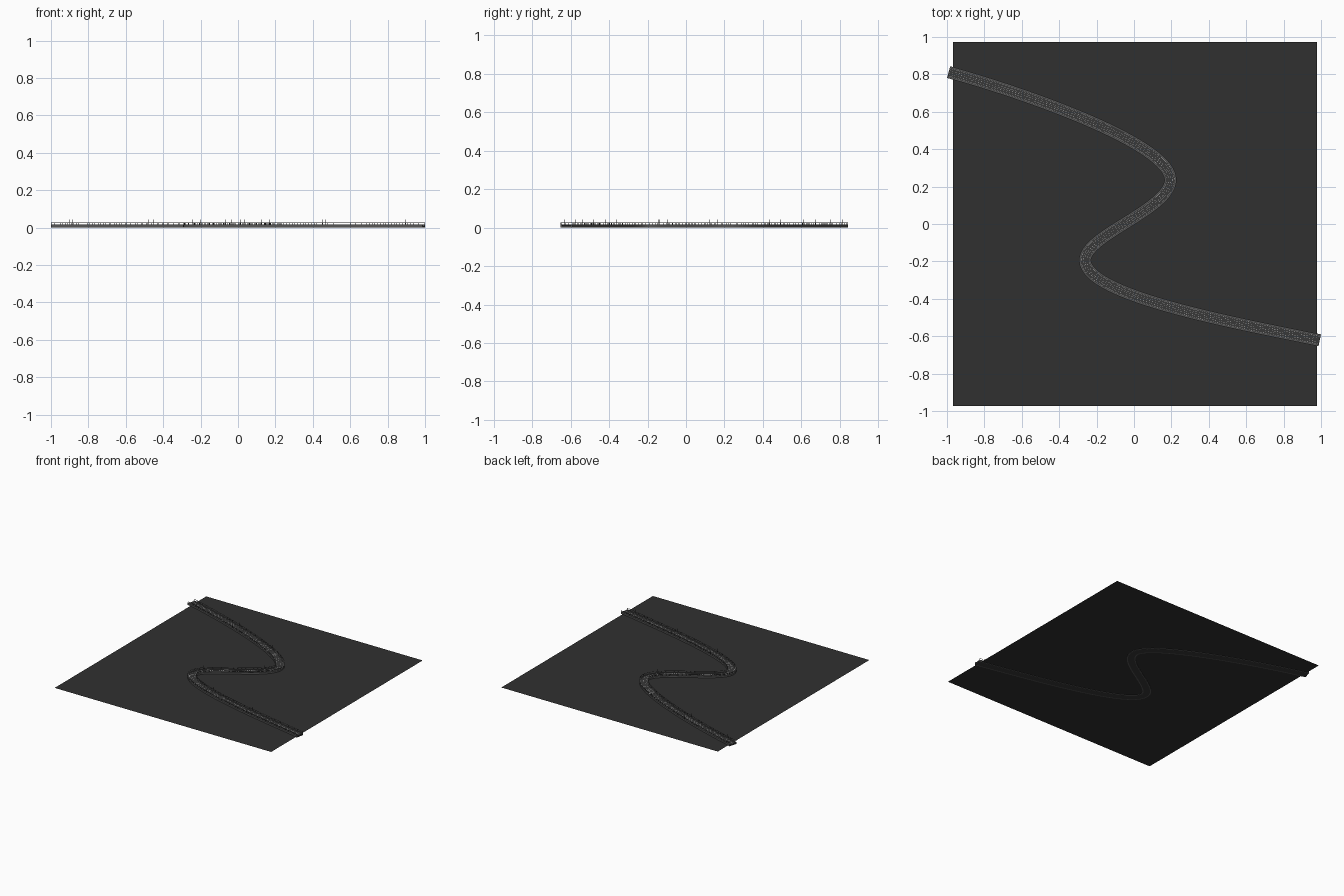
import bpy, math
from mathutils import Vector
from mathutils.geometry import interpolate_bezier

if "Cube" in bpy.data.objects:
    bpy.data.objects.remove(bpy.data.objects["Cube"])


def material(name, v):
    m = bpy.data.materials.new(name)
    m.diffuse_color = (v, v, v, 1)
    m.use_nodes = True
    m.node_tree.nodes["Principled BSDF"].inputs["Base Color"].default_value = m.diffuse_color
    return m


GROUND = material("ground_dark", 0.03)
ASPHALT = material("asphalt", 0.04)
PAVING = material("paving", 0.09)
PAINT = material("paint", 0.6)
METAL = material("metal", 0.06)

# Centre line of the winding road: anchor, handle, handle, anchor
SEGMENTS = [
    ((-0.991, 0.812), (-0.60, 0.705), (0.195, 0.43), (0.195, 0.237)),
    ((0.195, 0.237), (0.195, 0.08), (-0.262, -0.06), (-0.262, -0.193)),
    ((-0.262, -0.193), (-0.262, -0.385), (0.55, -0.53), (0.993, -0.622)),
]
path = []
for seg in SEGMENTS:
    pts = interpolate_bezier(*[Vector((x, y, 0)) for x, y in seg], 150)
    path += pts if not path else pts[1:]
lengths = [0.0]
for a, b in zip(path, path[1:]):
    lengths.append(lengths[-1] + (b - a).length)
TOTAL = lengths[-1]


def raw(s):
    s = min(max(s, 0), TOTAL)
    i = 0
    while i < len(path) - 2 and lengths[i + 1] < s:
        i += 1
    return path[i].lerp(path[i + 1], (s - lengths[i]) / (lengths[i + 1] - lengths[i]))


def frame(s):
    """Point on the road and its sideways direction."""
    d = (raw(s + 0.003) - raw(s - 0.003)).normalized()
    return raw(s), Vector((-d.y, d.x, 0))


def add_sweep(verts, faces, profile, s0, s1, n):
    """Sweep a closed (offset, height) profile along the road."""
    base, k = len(verts), len(profile)
    for i in range(n + 1):
        p, side = frame(s0 + (s1 - s0) * i / n)
        verts += [p + side * o + Vector((0, 0, z)) for o, z in profile]
    for i in range(n):
        for j in range(k):
            a, b = base + i * k + j, base + i * k + (j + 1) % k
            faces.append((a, b, b + k, a + k))
    faces.append(tuple(base + j for j in reversed(range(k))))
    faces.append(tuple(base + n * k + j for j in range(k)))


def box(o, w, z0, z1):
    return [(o + w / 2, z0), (o - w / 2, z0), (o - w / 2, z1), (o + w / 2, z1)]


def make(name, verts, faces, mat):
    me = bpy.data.meshes.new(name)
    me.from_pydata(verts, [], faces)
    me.materials.append(mat)
    ob = bpy.data.objects.new(name, me)
    bpy.context.collection.objects.link(ob)
    return ob


def strips(name, profiles, mat, spans=((0, TOTAL),), n=160):
    v, f = [], []
    for s0, s1 in spans:
        for p in profiles:
            add_sweep(v, f, p, s0, s1, n)
    return make(name, v, f, mat)


# Flat ground sheet
make("ground", [(-0.967, -0.973, 0.003), (0.979, -0.973, 0.003),
                (0.979, 0.973, 0.003), (-0.967, 0.973, 0.003)], [(0, 1, 2, 3)], GROUND)

# Road slab and raised pavements
strips("road", [box(0, 0.048, 0, 0.012)], ASPHALT)
strips("pavement", [box(e * 0.02825, 0.0085, 0, 0.016) for e in (-1, 1)], PAVING)

# Painted edge lines and lane dashes
strips("edge_line", [box(e * 0.0205, 0.0008, 0.0118, 0.0124) for e in (-1, 1)], PAINT)
dashes = [(i * 0.016 + 0.003, i * 0.016 + 0.011) for i in range(int(TOTAL / 0.016))]
strips("lane_dash", [box(o, 0.0012, 0.0118, 0.0124) for o in (-0.01, 0, 0.01)],
       PAINT, dashes, 1)

# Guard rails with short posts
strips("guard_rail", [box(e * 0.0315, 0.001, 0.0255, 0.0275) for e in (-1, 1)], METAL)
count = int(TOTAL / 0.03)
posts = [(0.002 + i * (TOTAL - 0.006) / count, 0.004 + i * (TOTAL - 0.006) / count)
         for i in range(count + 1)]
strips("rail_post", [box(e * 0.0315, 0.0012, 0.015, 0.026) for e in (-1, 1)],
       METAL, posts, 1)

# Tall roadside poles in facing pairs
poles = [(0.1 + i * 0.452, 0.102 + i * 0.452) for i in range(8) if 0.102 + i * 0.452 < TOTAL]
strips("tall_pole", [box(e * 0.0315, 0.002, 0.015, 0.043) for e in (-1, 1)],
       METAL, poles, 1)
